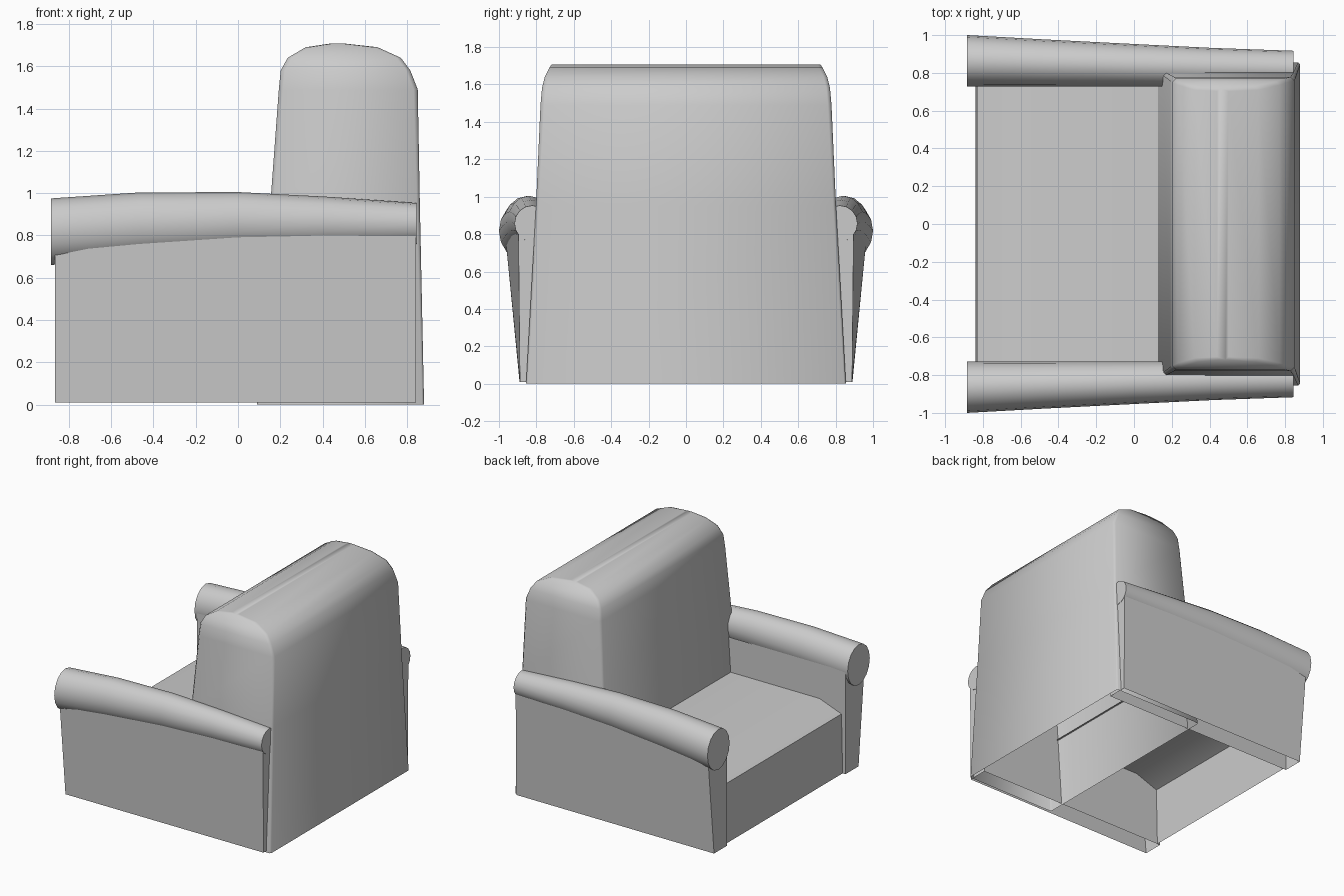
import bpy, bmesh, math

if "Cube" in bpy.data.objects:
    bpy.data.objects.remove(bpy.data.objects["Cube"])


def loft(name, rings, cap_start=False, cap_end=False, closed=True, mirror=False, angle=35):
    """Skin a list of equal-length point rings into one smooth-shaded object."""
    bm = bmesh.new()
    rows = [[bm.verts.new(p) for p in r] for r in rings]
    n = len(rows[0])
    for a, b in zip(rows, rows[1:]):
        for i in range(n if closed else n - 1):
            j = (i + 1) % n
            bm.faces.new((a[i], a[j], b[j], b[i]))
    if cap_start:
        bm.faces.new(rows[0])
    if cap_end:
        bm.faces.new(rows[-1])
    bmesh.ops.recalc_face_normals(bm, faces=bm.faces)
    mesh = bpy.data.meshes.new(name)
    bm.to_mesh(mesh)
    bm.free()
    ob = bpy.data.objects.new(name, mesh)
    bpy.context.collection.objects.link(ob)
    if mirror:
        m = ob.modifiers.new("mirror", 'MIRROR')
        m.use_axis = (False, True, False)
        m.use_mirror_merge = False
    bpy.ops.object.select_all(action='DESELECT')
    ob.select_set(True)
    bpy.context.view_layer.objects.active = ob
    bpy.ops.object.shade_smooth_by_angle(angle=math.radians(angle))
    return ob


def chamfered_rect(x0, x1, y, z, c):
    return [(x0 + c, -y, z), (x1 - c, -y, z), (x1, -y + c, z), (x1, y - c, z),
            (x1 - c, y, z), (x0 + c, y, z), (x0, y - c, z), (x0, -y + c, z)]


# Backrest: tapering shell, open below, rounded over the top (z, x0, x1, half width, corner)
sections = [(0, .09, .88, .855, .01), (.95, .153, .86, .802, .015), (1.49, .193, .85, .778, .02),
            (1.58, .202, .815, .77, .02), (1.64, .235, .77, .755, .02),
            (1.69, .32, .66, .73, .02), (1.708, .44, .50, .718, .015)]
loft("backrest", [chamfered_rect(x0, x1, y, z, c) for z, x0, x1, y, c in sections],
     cap_end=True, angle=60)

# Seat: front panel, sloping front edge and flat top, open below
seat_profile = [(-.84, .01), (-.83, .47), (-.64, .54), (.14, .54)]
loft("seat", [[(x, y, z) for x, z in seat_profile] for y in (-.73, .73)], closed=False)

# Arm panels: upright boxes whose outer side leans out toward the front, open below
top = .81
loft("arm_panel", [
    [(-.865, .73, .01), (.842, .73, .01), (.842, .888, .01), (-.865, .89, .01)],
    [(-.865, .73, top), (.842, .73, top), (.842, .896, top), (-.865, .968, top)],
], mirror=True)

# Arm rolls: bowed tapering oval bolsters (x, bottom, top, outer y)
stations = [(-.885, .66, .975, 1.0), (-.47, .695, 1.003, .977), (0, .73, 1.005, .953),
            (.42, .745, .983, .932), (.845, .76, .953, .917)]
rings = []
for x, lo, hi, outer in stations:
    cy, cz, ry, rz = (outer + .727) / 2, (lo + hi) / 2, (outer - .727) / 2, (hi - lo) / 2
    rings.append([(x, cy + ry * math.cos(k * math.tau / 16), cz + rz * math.sin(k * math.tau / 16))
                  for k in range(16)])
loft("arm_roll", rings, cap_start=True, cap_end=True, mirror=True)
